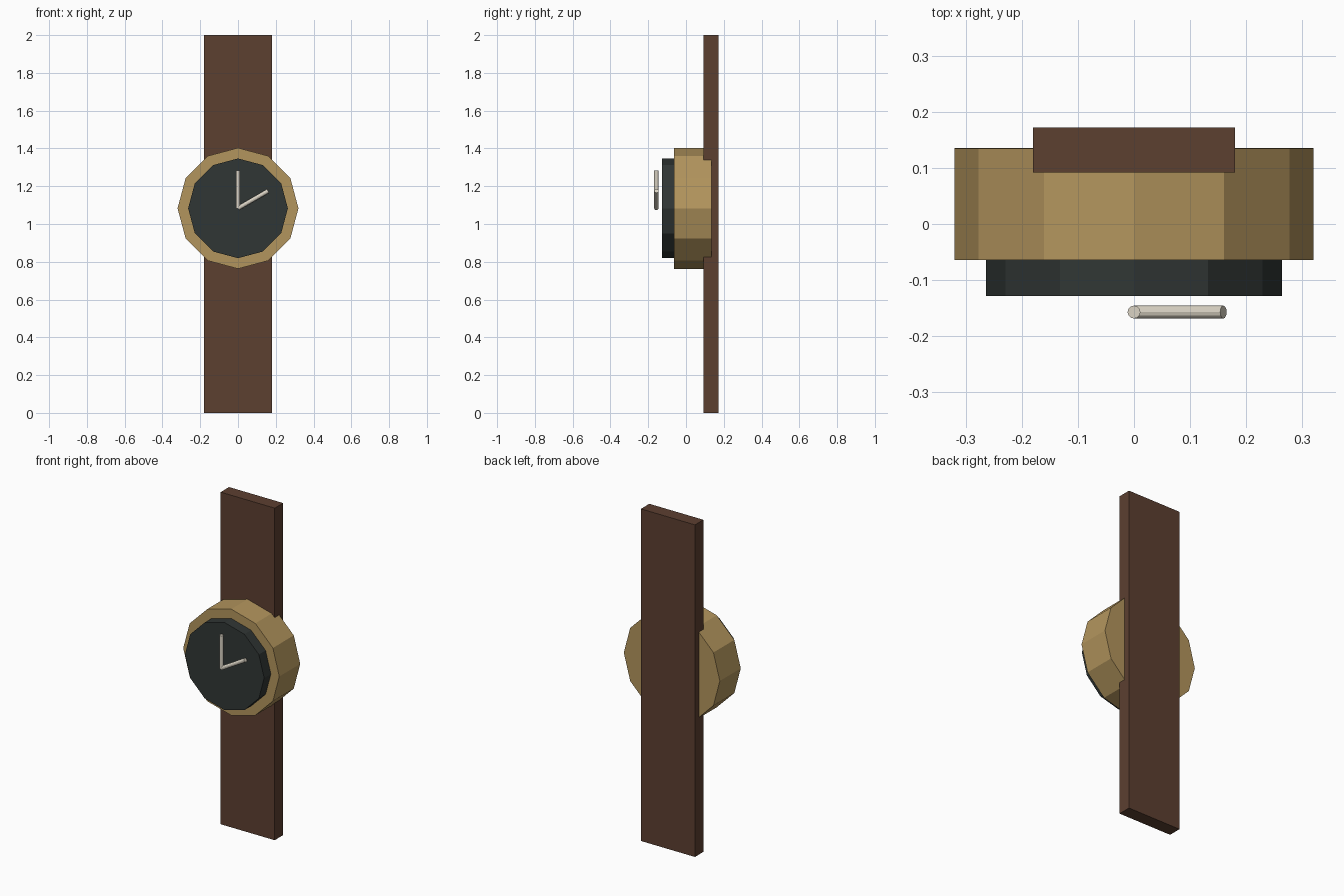
import bpy, math
from mathutils import Vector

if "Cube" in bpy.data.objects:
    bpy.data.objects.remove(bpy.data.objects["Cube"])

CENTRE_Z = 1.083


def material(name, rgb):
    m = bpy.data.materials.new(name)
    m.diffuse_color = (*rgb, 1)
    m.use_nodes = True
    m.node_tree.nodes["Principled BSDF"].inputs["Base Color"].default_value = m.diffuse_color
    return m


def rod(name, start, end, radius, sides, mat):
    """Flat-shaded cylinder between two points."""
    a, b = Vector(start), Vector(end)
    bpy.ops.mesh.primitive_cylinder_add(vertices=sides, radius=radius, depth=(b - a).length,
                                        location=(a + b) / 2)
    ob = bpy.context.object
    ob.rotation_euler = (b - a).to_track_quat('Z', 'Y').to_euler()
    ob.name = name
    ob.data.materials.append(mat)
    return ob


leather = material("leather", (0.107, 0.050, 0.030))
brass = material("brass", (0.45, 0.30, 0.11))
dark = material("dark_dial", (0.030, 0.037, 0.035))
ivory = material("ivory", (0.70, 0.65, 0.55))

# Strap: one long flat band behind the case
bpy.ops.mesh.primitive_cube_add(size=1, location=(0, 0.132, 1))
strap = bpy.context.object
strap.name = "strap"
strap.scale = (0.36, 0.08, 2)
strap.data.materials.append(leather)

# Twelve-sided case and dial, stacked towards the front
rod("case", (0, 0.135, CENTRE_Z), (0, -0.064, CENTRE_Z), 0.32, 12, brass)
rod("dial", (0, -0.062, CENTRE_Z), (0, -0.128, CENTRE_Z), 0.264, 12, dark)

# Hands, floating just in front of the dial: (name, clock angle, length)
for name, angle, length in (("minute_hand", 0, 0.2), ("hour_hand", 60, 0.184)):
    t = math.radians(angle)
    tip = (length * math.sin(t), -0.157, CENTRE_Z + length * math.cos(t))
    rod(name, (0, -0.157, CENTRE_Z), tip, 0.0115, 12, ivory)
